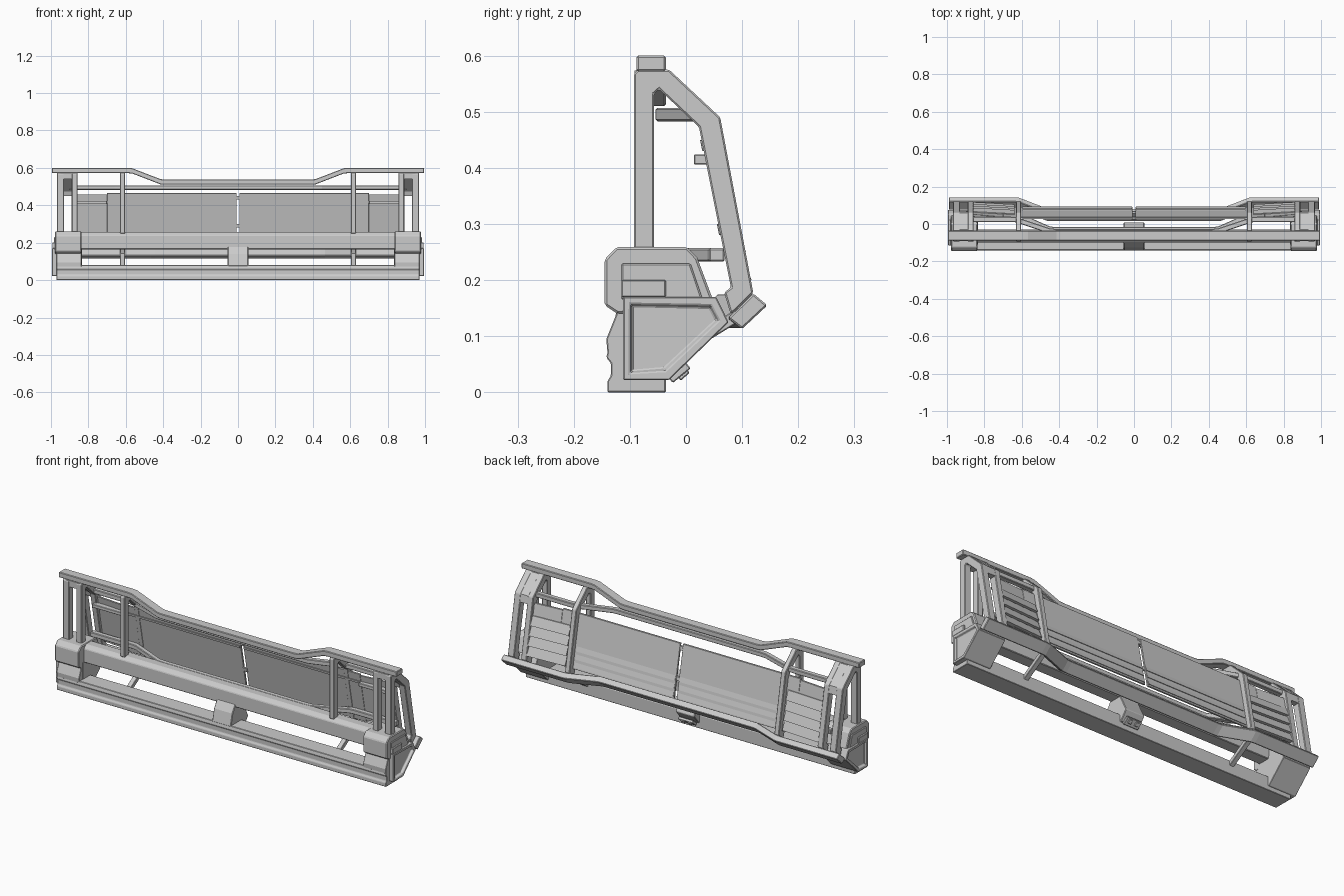
import bpy, bmesh
from mathutils import Vector


def loft(name, profile, stations, bevel=0.003, mirror=False, recess=None):
    """Sweep a (y, z) profile along x; stations are (x, dy, dz)."""
    bm = bmesh.new()
    rings = [[bm.verts.new((x, y + dy, z + dz)) for y, z in profile]
             for x, dy, dz in stations]
    n = len(profile)
    for a, b in zip(rings, rings[1:]):
        for i in range(n):
            j = (i + 1) % n
            bm.faces.new((a[i], a[j], b[j], b[i]))
    bm.faces.new(rings[0][::-1])
    end = bm.faces.new(rings[-1])
    bmesh.ops.recalc_face_normals(bm, faces=bm.faces[:])
    if recess:
        rim, depth = recess
        bmesh.ops.inset_region(bm, faces=[end], thickness=rim)
        bmesh.ops.inset_region(bm, faces=[end], thickness=0.006)
        for v in end.verts:
            v.co.x -= depth
    me = bpy.data.meshes.new(name)
    bm.to_mesh(me)
    bm.free()
    ob = bpy.data.objects.new(name, me)
    bpy.context.collection.objects.link(ob)
    if mirror:
        m = ob.modifiers.new("mirror", 'MIRROR')
        m.use_mirror_merge = False
    if bevel:
        b = ob.modifiers.new("bevel", 'BEVEL')
        b.width, b.segments, b.limit_method = bevel, 1, 'ANGLE'
    return ob


def box(name, x, y, z, bevel=0.003, mirror=False):
    prof = [(y[0], z[0]), (y[1], z[0]), (y[1], z[1]), (y[0], z[1])]
    return loft(name, prof, [(x[0], 0, 0), (x[1], 0, 0)], bevel, mirror)


def strut(name, x, w, a, b, t, mirror=True, bevel=0.002):
    """Bar in a yz plane from a to b, thickness t, x width w."""
    a, b = Vector(a), Vector(b)
    d = (b - a).normalized()
    n = Vector((-d.y, d.x)) * t / 2
    return loft(name, [tuple(p) for p in (a - n, b - n, b + n, a + n)],
                [(x - w / 2, 0, 0), (x + w / 2, 0, 0)], bevel, mirror)


def bend(xs, outer, inner):
    """Symmetric stations: outer offset at the ends easing to inner in the middle."""
    x_end, x_out, x_in = xs
    half = [(x_end, 0.0)]
    for k, s in ((0, 0), (0.12, 0.03), (0.88, 0.97), (1, 1)):
        half.append((x_out + (x_in - x_out) * k, s))
    mix = [(x, *(o + (i - o) * s for o, i in zip(outer, inner))) for x, s in half]
    return [(-x, dy, dz) for x, dy, dz in mix] + mix[::-1]


# Long rails
loft("top_front_rail", [(-0.088, 0.572), (-0.036, 0.572), (-0.036, 0.6), (-0.088, 0.6)],
     bend((0.995, 0.59, 0.39), (0, 0), (0, -0.062)))
loft("rear_lower_rail", [(0.1, 0.113), (0.145, 0.155), (0.12, 0.176), (0.075, 0.132)],
     bend((0.99, 0.64, 0.44), (0, 0), (-0.062, 0)))
thin = [(-0.014, -0.012), (0.014, -0.012), (0.014, 0.012), (-0.014, 0.012)]
loft("upper_inner_rail", thin, bend((0.9, 0.66, 0.42), (0.025, 0.495), (-0.04, 0.495)))
loft("lower_inner_rail", thin, bend((0.9, 0.66, 0.42), (0.055, 0.245), (-0.03, 0.245)))

# Front beams
loft("lower_beam", [(-0.14, 0), (-0.036, 0), (-0.036, 0.07), (-0.05, 0.08), (-0.138, 0.08),
                    (-0.142, 0.062), (-0.134, 0.052), (-0.134, 0.03), (-0.14, 0.02)],
     [(-0.97, 0, 0), (0.97, 0, 0)], 0.002)
loft("middle_beam", [(-0.1, 0.165), (-0.035, 0.165), (-0.03, 0.25), (-0.036, 0.256),
                     (-0.082, 0.256), (-0.1, 0.238)], [(-0.86, 0, 0), (0.86, 0, 0)])

# Centre bracket with a socket box on its sloping rear face
loft("centre_bracket", [(-0.14, 0.075), (-0.125, 0.14), (-0.1, 0.18), (-0.035, 0.18),
                        (-0.03, 0.16), (0.01, 0.08), (-0.03, 0.03)],
     [(-0.055, 0, 0), (0.055, 0, 0)])
strut("socket_box", 0, 0.085, (-0.028, 0.022), (0.004, 0.048), 0.014, False)
strut("socket_lug", 0.02, 0.02, (-0.014, 0.026), (0.002, 0.04), 0.014)

# End housings
loft("end_upper_housing", [(-0.145, 0.155), (-0.145, 0.237), (-0.124, 0.259), (0.002, 0.259),
                           (0.02, 0.24), (0.048, 0.165), (0.03, 0.15), (-0.122, 0.14)],
     [(0.837, 0, 0), (0.978, 0, 0)], 0.004, True)
loft("end_side_plate", [(-0.115, 0.165), (-0.115, 0.23), (0.008, 0.23), (0.03, 0.165)],
     [(0.97, 0, 0), (0.984, 0, 0)], 0.003, True)
loft("end_lower_housing", [(-0.112, 0.022), (-0.03, 0.022), (0.076, 0.125), (0.054, 0.17),
                           (-0.112, 0.17)],
     [(0.835, 0, 0), (0.995, 0, 0)], 0.002, True, recess=(0.017, 0.012))
loft("end_front_cheek", [(-0.14, 0.07), (-0.142, 0.095), (-0.122, 0.145), (-0.1, 0.145),
                         (-0.1, 0.07)], [(0.837, 0, 0), (0.97, 0, 0)], 0.002, True)
box("side_tag", (0.97, 0.993), (-0.115, -0.036), (0.17, 0.2), 0.002, True)

# Arched frames: a joined pair at each end and a thin single one further in
arch = [(-0.093, 0.25), (-0.093, 0.568), (-0.086, 0.575), (-0.03, 0.575), (0.061, 0.49),
        (0.12, 0.177), (0.08, 0.138), (0.068, 0.178), (0.08, 0.187), (0.023, 0.473),
        (-0.048, 0.54), (-0.057, 0.532), (-0.057, 0.25)]
for label, x0, x1 in (("end_arch_inner", 0.857, 0.889), ("end_arch_outer", 0.93, 0.967),
                      ("middle_arch", 0.603, 0.63)):
    loft(label, arch, [(x0, 0, 0), (x1, 0, 0)], 0.003, True)
loft("end_arch_cap", [(-0.092, 0.54), (-0.092, 0.574), (-0.03, 0.574), (0.06, 0.49),
                      (0.068, 0.45), (0.036, 0.45), (0.028, 0.475), (-0.045, 0.54)],
     [(0.87, 0, 0), (0.95, 0, 0)], 0, True)
strut("lower_strut", 0.617, 0.026, (-0.05, 0.05), (0.1, 0.142), 0.022)


# Sloping rear panels with overlapping slats
def slope(z):
    return 0.034 + (0.465 - z) * 0.2


def slab(z0, z1, off, t):
    return [(slope(z0) + off, z0), (slope(z0) + off + t, z0),
            (slope(z1) + off + t, z1), (slope(z1) + off, z1)]


loft("main_panel", slab(0.19, 0.465, -0.008, 0.01), [(0.008, 0, 0), (0.7, 0, 0)], 0.001, True)
loft("outer_panel", slab(0.2, 0.458, -0.008, 0.01),
     [(0.7, 0, 0), (0.865, 0.014, 0)], 0.001, True)
for i, z in enumerate((0.2, 0.24, 0.28)):
    lip = [(slope(z), z), (slope(z) + 0.008, z), (slope(z + 0.036) + 0.002, z + 0.036),
           (slope(z + 0.036), z + 0.036)]
    loft(f"main_slat_{i}", lip, [(0.012, -0.002, 0), (0.595, -0.002, 0)], 0, True)
for i, z in enumerate((0.2, 0.25, 0.3, 0.35)):
    lip = [(slope(z), z), (slope(z) + 0.016, z), (slope(z + 0.046) + 0.005, z + 0.046),
           (slope(z + 0.046), z + 0.046)]
    loft(f"outer_slat_{i}", lip, [(0.64, 0.002, 0), (0.86, 0.014, 0)], 0, True)
box("panel_stiffener", (0.7, 0.87), (0.014, 0.045), (0.406, 0.424), 0.002, True)
loft("panel_top_trim", slab(0.412, 0.424, -0.013, 0.008), [(0.012, 0, 0), (0.7, 0, 0)], 0, True)
for i, z in enumerate((0.28, 0.43)):
    loft(f"panel_latch_{i}", slab(z, z + 0.02, -0.012, 0.012),
         [(-0.014, 0, 0), (0.014, 0, 0)], 0.001)
